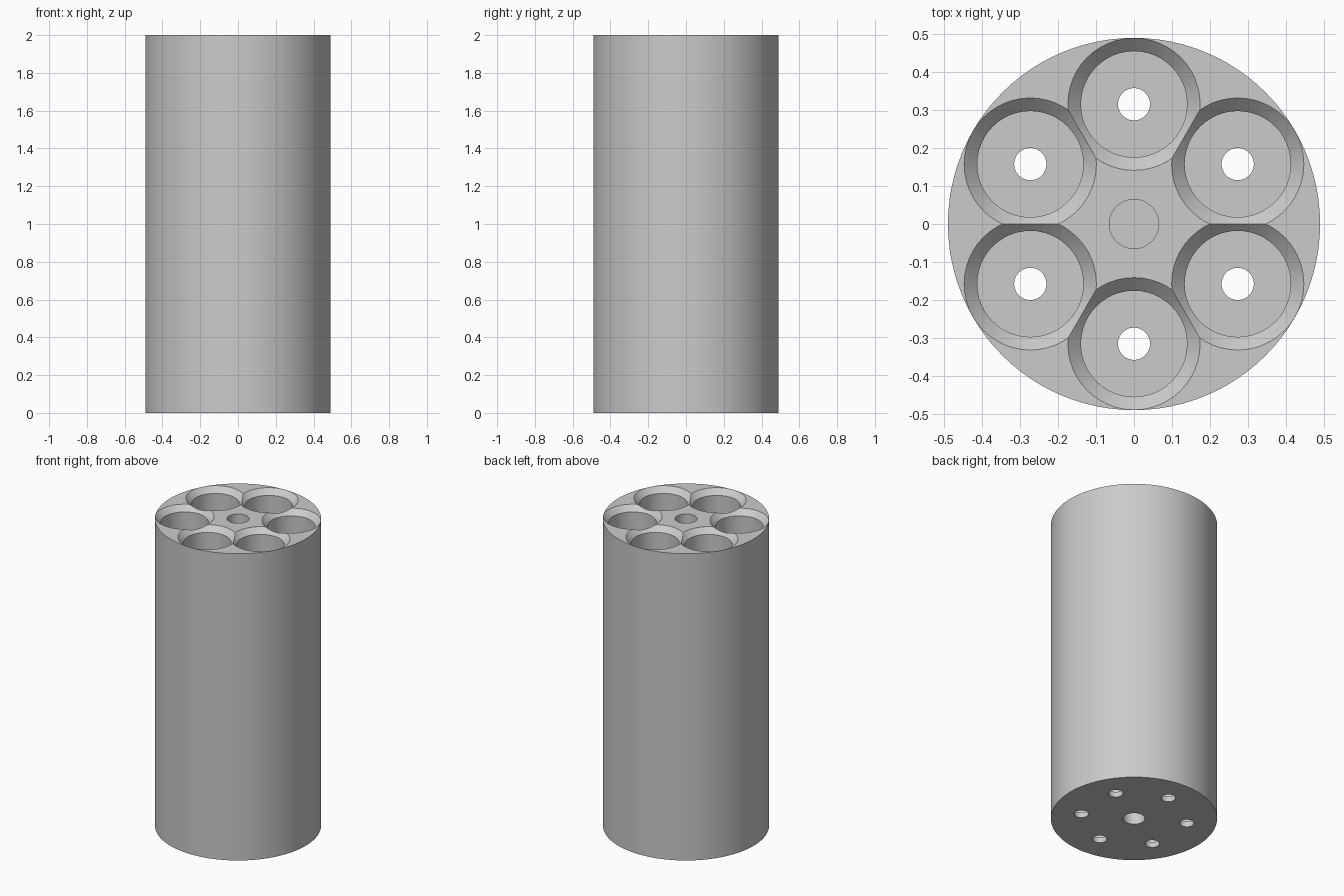
import bpy
import bmesh
import math

RADIUS, HEIGHT = 0.491, 2.0
PITCH, BORE, RIM, PIN = 0.316, 0.14, 0.1745, 0.0425
FLOOR, CENTRE, CENTRE_DEPTH = 0.035, 0.065, 0.2

cube = bpy.data.objects.get("Cube")
if cube:
    bpy.data.objects.remove(cube, do_unlink=True)

# One plain grey material
grey = bpy.data.materials.new("light_grey")
grey.use_nodes = True
colour = (0.6, 0.6, 0.6, 1)
grey.diffuse_color = colour
grey.node_tree.nodes["Principled BSDF"].inputs["Base Color"].default_value = colour


def turned(name, profile, x=0, y=0, sides=48):
    """Closed solid turned from (radius, z) pairs, listed bottom to top."""
    bm = bmesh.new()
    rings = []
    for r, z in profile:
        angles = [math.tau * i / sides for i in range(sides)]
        rings.append([bm.verts.new((r * math.cos(a), r * math.sin(a), z)) for a in angles])
    for low, high in zip(rings, rings[1:]):
        for i in range(sides):
            j = (i + 1) % sides
            bm.faces.new((low[i], low[j], high[j], high[i]))
    bm.faces.new(rings[0][::-1])
    bm.faces.new(rings[-1])
    mesh = bpy.data.meshes.new(name)
    bm.to_mesh(mesh)
    bm.free()
    mesh.materials.append(grey)
    obj = bpy.data.objects.new(name, mesh)
    obj.location = (x, y, 0)
    bpy.context.collection.objects.link(obj)
    return obj


# Main cylinder
body = turned("holder_body", [(RADIUS, 0), (RADIUS, HEIGHT)], sides=96)

# Six countersunk bores, each with a small hole through its floor
chamfer = RIM - BORE
bore_profile = [(PIN, -0.1), (PIN, FLOOR), (BORE, FLOOR), (BORE, HEIGHT - chamfer),
                (RIM + 0.02, HEIGHT + 0.02)]
cutters = []
for i in range(6):
    a = math.radians(30 + 60 * i)
    cutters.append(turned("bore_cutter", bore_profile, PITCH * math.cos(a), PITCH * math.sin(a)))

# Blind centre holes at both ends
cutters.append(turned("top_cutter", [(CENTRE, HEIGHT - CENTRE_DEPTH), (CENTRE, HEIGHT + 0.1)]))
cutters.append(turned("bottom_cutter", [(CENTRE, -0.1), (CENTRE, CENTRE_DEPTH)]))

# Cut the holes, then drop the cutters
bpy.context.view_layer.objects.active = body
for cutter in cutters:
    cutter.hide_render = True
    mod = body.modifiers.new("cut", "BOOLEAN")
    mod.operation = "DIFFERENCE"
    mod.solver = "EXACT"
    mod.object = cutter
    bpy.ops.object.modifier_apply(modifier=mod.name)
    bpy.data.objects.remove(cutter, do_unlink=True)

# Smooth round walls with sharp rims
bpy.ops.object.select_all(action="DESELECT")
body.select_set(True)
bpy.ops.object.shade_smooth_by_angle(angle=math.radians(30))
